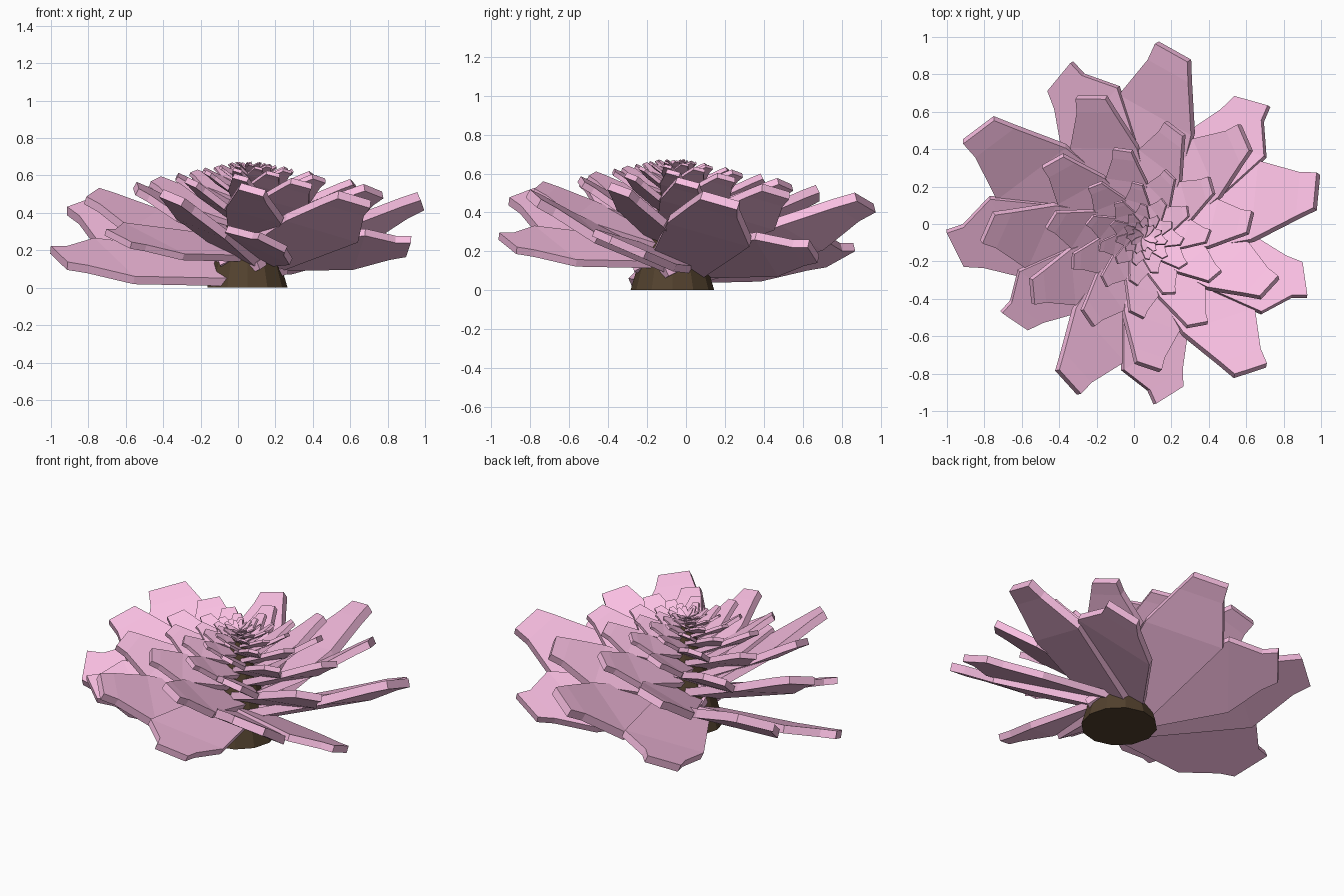
import bpy, bmesh, math
from mathutils import Matrix

if "Cube" in bpy.data.objects:
    bpy.data.objects.remove(bpy.data.objects["Cube"])

CX, CY = 0.05, -0.07          # axis of the flower
STEP = math.radians(-66.1)    # spiral step between petals


def material(name, color):
    m = bpy.data.materials.new(name)
    m.diffuse_color = (*color, 1)
    m.use_nodes = True
    m.node_tree.nodes["Principled BSDF"].inputs["Base Color"].default_value = m.diffuse_color
    return m


PINK = material("petal_pink", (0.95, 0.52, 0.76))
BROWN = material("core_brown", (0.085, 0.053, 0.027))

# petal outlines: distance along, width to the right, width to the left, lift
OUTER = [(-0.2, 0.03, 0.03, 0.03), (0.04, 0.16, 0.15, 0.0), (0.69, 0.275, 0.2, 0.0),
         (0.90, 0.125, 0.115, 0.012), (1.0, 0.1, 0.1, 0.018)]
SPIRAL = [(-0.04, 0.07, 0.07, 0.0), (0.04, 0.13, 0.14, 0.0), (0.64, 0.17, 0.25, 0.0),
          (0.90, 0.115, 0.12, 0.022), (1.0, 0.094, 0.094, 0.026)]


def petal(name, rows, angle, reach, z, pitch, roll, skew, thick):
    """Flat-faced slab petal; skew slants its cross rows."""
    bm = bmesh.new()
    rings = []
    for t, r, l, h in rows:
        rings.append([bm.verts.new((t + skew * y, y, h + d * thick / 2))
                      for y, d in ((-r, -1), (l, -1), (l, 1), (-r, 1))])
    for a, b in zip(rings, rings[1:]):
        for i in range(4):
            j = (i + 1) % 4
            bm.faces.new((a[i], a[j], b[j], b[i]))
    bm.faces.new(rings[0])
    bm.faces.new(rings[-1][::-1])
    bm.transform(Matrix.Translation((CX, CY, z)) @ Matrix.Rotation(angle, 4, 'Z')
                 @ Matrix.Rotation(-pitch, 4, 'Y') @ Matrix.Rotation(-roll, 4, 'X')
                 @ Matrix.Scale(reach / math.cos(pitch), 4))
    bmesh.ops.recalc_face_normals(bm, faces=bm.faces)
    me = bpy.data.meshes.new(name)
    bm.to_mesh(me)
    bm.free()
    me.materials.append(PINK)
    bpy.context.collection.objects.link(bpy.data.objects.new(name, me))


# tapered core
bpy.ops.mesh.primitive_cone_add(vertices=12, radius1=0.215, radius2=0.04,
                                depth=0.6, location=(CX, CY, 0.3))
core = bpy.context.object
core.name = "core"
core.data.materials.append(BROWN)

# low outer petals
start = math.radians(183)
for k in range(6):
    petal(f"outer_petal_{k + 1}", OUTER, start + k * STEP, 1.01 * 0.96 ** k,
          0.09 + 0.023 * k, math.radians(3), math.radians(24), -0.42, 0.046)

# rising spiral of shrinking petals
for k in range(62):
    reach = 1.06 * 0.955 ** k
    pitch = math.radians(18.5 + 8 * (1.06 - reach))
    tip = 0.685 - 0.235 * reach
    petal(f"spiral_petal_{k + 1}", SPIRAL, start + (k + 6) * STEP, reach,
          tip - reach * (math.tan(pitch) + 0.02), pitch, math.radians(22),
          0.22, 0.046 + 0.025 * (1.06 - reach))
